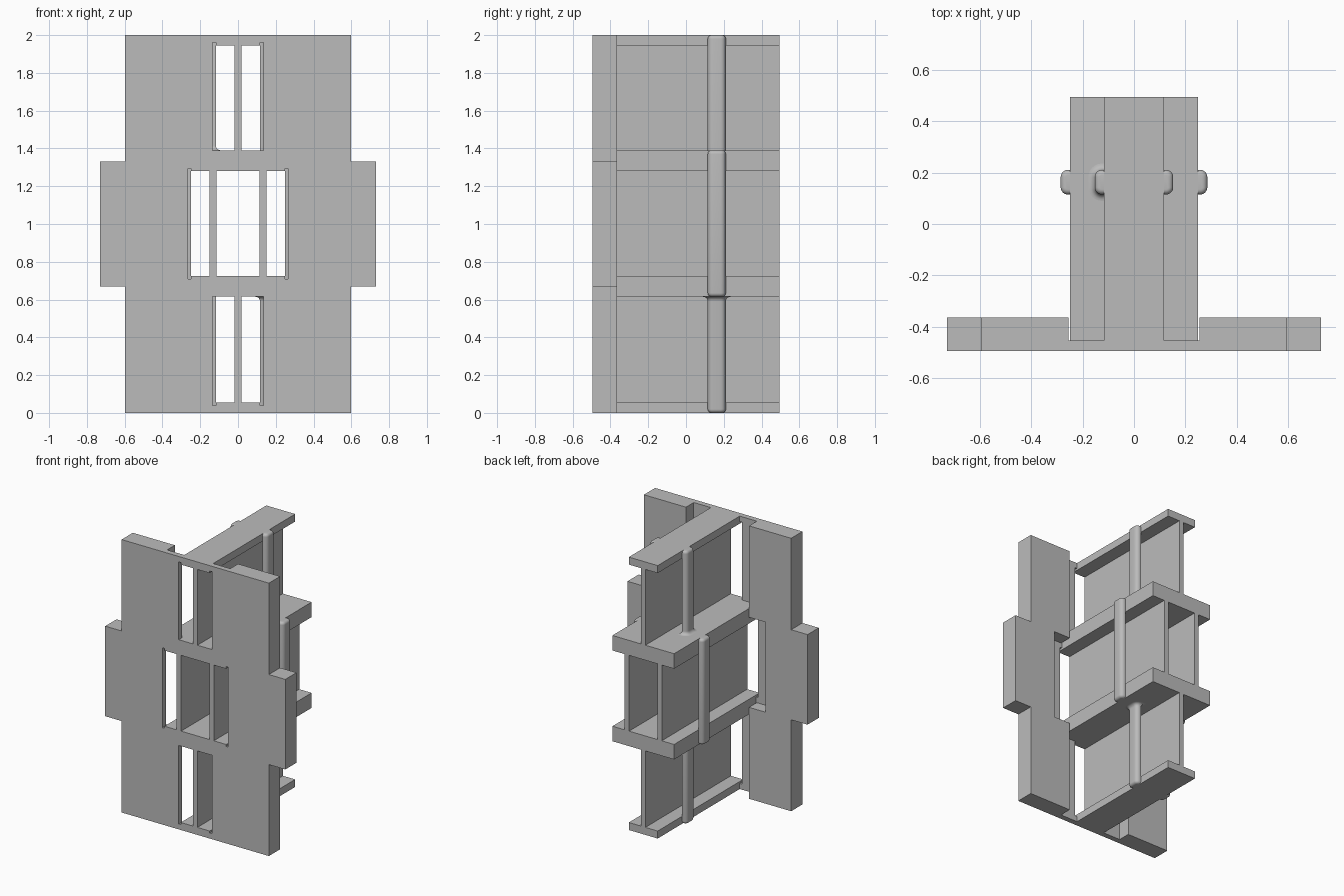
import bpy, bmesh, math
from mathutils import Vector

cube = bpy.data.objects.get("Cube")
if cube:
    bpy.data.objects.remove(cube, do_unlink=True)

grey = bpy.data.materials.new("plain_grey")
grey.use_nodes = True
grey.diffuse_color = (0.5, 0.5, 0.5, 1)
grey.node_tree.nodes["Principled BSDF"].inputs["Base Color"].default_value = (0.5, 0.5, 0.5, 1)

FRONT, SKIN, PLATE, BACK = -0.495, -0.455, -0.365, 0.495
NARROW, WIDE, WALL = 0.117, 0.25, 0.035     # half widths of the flanges, web thickness
LOW, HIGH = 0.67, 1.33                      # height span of the side tabs


def finish(name, bm):
    bmesh.ops.recalc_face_normals(bm, faces=bm.faces)
    mesh = bpy.data.meshes.new(name)
    bm.to_mesh(mesh)
    bm.free()
    mesh.materials.append(grey)
    obj = bpy.data.objects.new(name, mesh)
    bpy.context.collection.objects.link(obj)
    return obj


def slab(name, half, y0, y1):
    """Extrude a left/right symmetric outline, given by its +x half, along y."""
    outline = half + [(-x, z) for x, z in reversed(half)]
    bm = bmesh.new()
    face = bm.faces.new([bm.verts.new((x, y0, z)) for x, z in outline])
    moved = bmesh.ops.extrude_face_region(bm, geom=[face])["geom"]
    bmesh.ops.translate(bm, vec=(0, y1 - y0, 0),
                        verts=[v for v in moved if isinstance(v, bmesh.types.BMVert)])
    return finish(name, bm)


def stepped(inner, outer, z0, z1):
    return [(inner, z0), (inner, LOW), (outer, LOW), (outer, HIGH), (inner, HIGH), (inner, z1)]


def bar(name, x0, x1, z0, z1):
    """Straight bar running the full depth."""
    bm = bmesh.new()
    bmesh.ops.create_cube(bm, size=1)
    bmesh.ops.scale(bm, vec=(x1 - x0, BACK - FRONT, z1 - z0), verts=bm.verts)
    bmesh.ops.translate(bm, vec=((x0 + x1) / 2, 0, (z0 + z1) / 2), verts=bm.verts)
    return finish(name, bm)


# Front plate: stepped pocket at the rear and three windows through the skin
plate = slab("front_plate", stepped(0.597, 0.73, 0, 2), FRONT, PLATE)
cutters = [slab("pocket_cutter", stepped(0.256, 0.389, -0.1, 2.1), SKIN, 0)]
for w, z0, z1 in ((0.134, 0.04, 0.63), (0.266, 0.71, 1.295), (0.134, 1.37, 1.96)):
    cutters.append(slab("window_cutter", [(w, z0), (w, z1)], -0.6, -0.4))
for cutter in cutters:
    cutter.hide_render = True
    mod = plate.modifiers.new("cut", 'BOOLEAN')
    mod.operation, mod.solver, mod.object = 'DIFFERENCE', 'EXACT', cutter
bpy.context.view_layer.update()
baked = bpy.data.meshes.new_from_object(plate.evaluated_get(bpy.context.evaluated_depsgraph_get()))
plate.modifiers.clear()
plate.data = baked
baked.name = "front_plate"
for cutter in cutters:
    bpy.data.objects.remove(cutter, do_unlink=True)

# Beam: flanges, single webs above and below, two webs in the middle box
for name, w, z0, z1 in (("bottom_flange", NARROW, 0, 0.055), ("lower_middle_flange", WIDE, 0.615, 0.725),
                        ("upper_middle_flange", WIDE, 1.28, 1.39), ("top_flange", NARROW, 1.945, 2)):
    bar(name, -w, w, z0, z1)
bar("lower_web", -WALL / 2, WALL / 2, 0.055, 0.615)
bar("upper_web", -WALL / 2, WALL / 2, 1.39, 1.945)
bar("left_box_web", 0.115, 0.15, 0.725, 1.28)
bar("right_box_web", -0.15, -0.115, 0.725, 1.28)


def section(d):
    """Half-rounded strip outline, grown outward by d."""
    depth, half, r = 0.036 + d, 0.048 + d, 0.028 + d
    pts = [(-max(d, 0), -half)]
    for cy, start in ((-half + r, -90), (half - r, 0)):
        for i in range(7):
            a = math.radians(start + 15 * i)
            pts.append((depth - r + r * math.cos(a), cy + r * math.sin(a)))
    return pts + [(-max(d, 0), half)]


def end_steps(kind):
    """Distance from the end and growth of the outline there."""
    angles = [math.radians(15 * i) for i in range(7)]
    if kind == "round":
        return [(0.02 * (1 - math.sin(a)), -0.02 * (1 - math.cos(a))) for a in reversed(angles)]
    if kind == "flare":
        return [(0.025 * (1 - math.cos(a)), 0.025 * (1 - math.sin(a))) for a in angles]
    return [(0, 0)]


def rod(name, side, x, z0, z1, bottom, top):
    """Vertical strip clipped on the flange edges."""
    steps = sorted((z0 + h, d) for h, d in end_steps(bottom))
    steps += sorted((z1 - h, d) for h, d in end_steps(top))
    bm = bmesh.new()
    rings = [[bm.verts.new((side * (x + px), 0.163 + py, z)) for px, py in section(d)] for z, d in steps]
    count = len(rings[0])
    for a, b in zip(rings, rings[1:]):
        for i in range(count):
            j = (i + 1) % count
            bm.faces.new((a[i], a[j], b[j], b[i]))
    bm.faces.new(rings[0])
    bm.faces.new(rings[-1])
    obj = finish(name, bm)
    bpy.ops.object.select_all(action='DESELECT')
    obj.select_set(True)
    bpy.context.view_layer.objects.active = obj
    bpy.ops.object.shade_smooth_by_angle(angle=math.radians(40))


# Rods on both sides; one joint on each side is filleted
for side, word in ((1, "left"), (-1, "right")):
    rod(word + "_lower_rod", side, NARROW, 0, 0.615, "round", "flare" if side > 0 else "flat")
    rod(word + "_middle_rod", side, WIDE, 0.615, 1.39, "round", "round")
    rod(word + "_upper_rod", side, NARROW, 1.39, 2, "flare" if side < 0 else "flat", "round")
